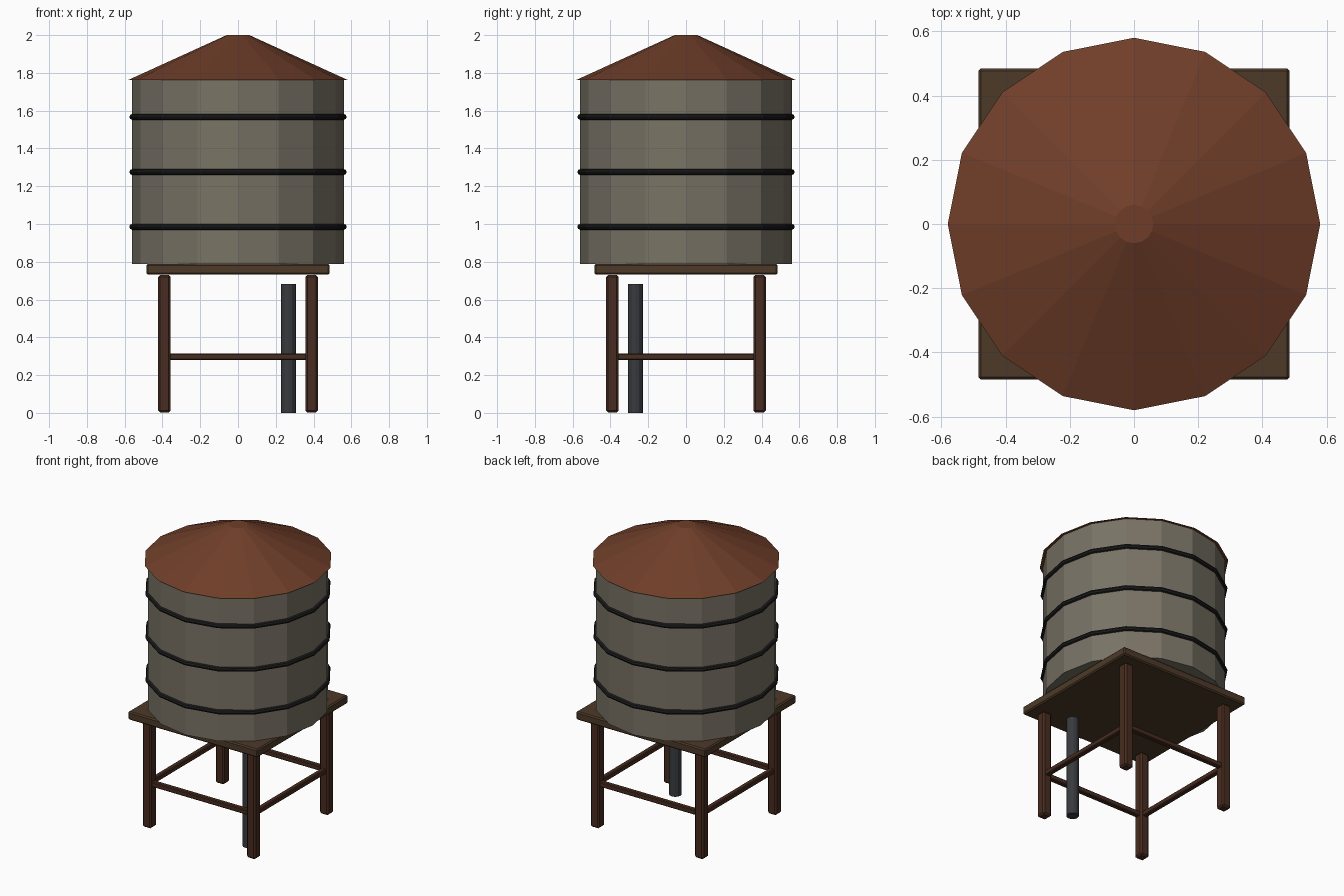
import bpy
from math import pi

if "Cube" in bpy.data.objects:
    bpy.data.objects.remove(bpy.data.objects["Cube"])


def material(name, rgb):
    m = bpy.data.materials.new(name)
    m.diffuse_color = (*rgb, 1)
    m.use_nodes = True
    m.node_tree.nodes["Principled BSDF"].inputs["Base Color"].default_value = m.diffuse_color
    return m


TANK = material("weathered_wood", (0.19, 0.17, 0.13))
ROOF = material("rust_red", (0.16, 0.048, 0.022))
IRON = material("black_iron", (0.012, 0.012, 0.012))
LEGS = material("dark_timber", (0.065, 0.025, 0.014))
DECK = material("deck_timber", (0.075, 0.042, 0.022))
PIPE = material("pipe_metal", (0.04, 0.043, 0.048))


def finish(name, mat, bevel=0):
    ob = bpy.context.object
    ob.name = name
    ob.data.materials.append(mat)
    if bevel:
        mod = ob.modifiers.new("bevel", 'BEVEL')
        mod.width = bevel
        mod.segments = 1
    return ob


def box(name, size, loc, mat, bevel):
    bpy.ops.mesh.primitive_cube_add(size=1, location=loc)
    ob = bpy.context.object
    for v in ob.data.vertices:
        v.co = [c * s for c, s in zip(v.co, size)]
    return finish(name, mat, bevel)


def frustum(name, sides, r1, r2, z1, z2, mat, x=0, y=0):
    # rotated so that a corner lies on the x axis
    bpy.ops.mesh.primitive_cone_add(vertices=sides, radius1=r1, radius2=r2,
                                    depth=z2 - z1, location=(x, y, (z1 + z2) / 2))
    return finish(name, mat)


# Tank body and roof, both sixteen sided
frustum("tank", 16, 0.56, 0.56, 0.788, 1.765, TANK)
frustum("roof", 16, 0.58, 0.06, 1.763, 2.0, ROOF)

# Iron hoops
for i, z in enumerate((0.985, 1.275, 1.567)):
    bpy.ops.mesh.primitive_torus_add(major_segments=16, minor_segments=8,
                                     major_radius=0.56, minor_radius=0.0155,
                                     location=(0, 0, z))
    finish(f"hoop_{i + 1}", IRON)

# Square deck
box("platform", (0.97, 0.97, 0.056), (0, 0, 0.761), DECK, 0.008)

# Four legs
for sx, side in ((-1, "left"), (1, "right")):
    for sy, end in ((-1, "front"), (1, "back")):
        box(f"{end}_{side}_leg", (0.065, 0.065, 0.728),
            (sx * 0.39, sy * 0.39, 0.366), LEGS, 0.01)

# Horizontal braces between the legs
for s, end, side in ((-1, "front", "left"), (1, "back", "right")):
    box(f"{end}_brace", (0.76, 0.034, 0.034), (0, s * 0.39, 0.298), LEGS, 0.005)
    box(f"{side}_brace", (0.034, 0.76, 0.034), (s * 0.39, 0, 0.298), LEGS, 0.005)

# Down pipe
frustum("down_pipe", 12, 0.039, 0.039, 0, 0.682, PIPE, 0.267, -0.267)
